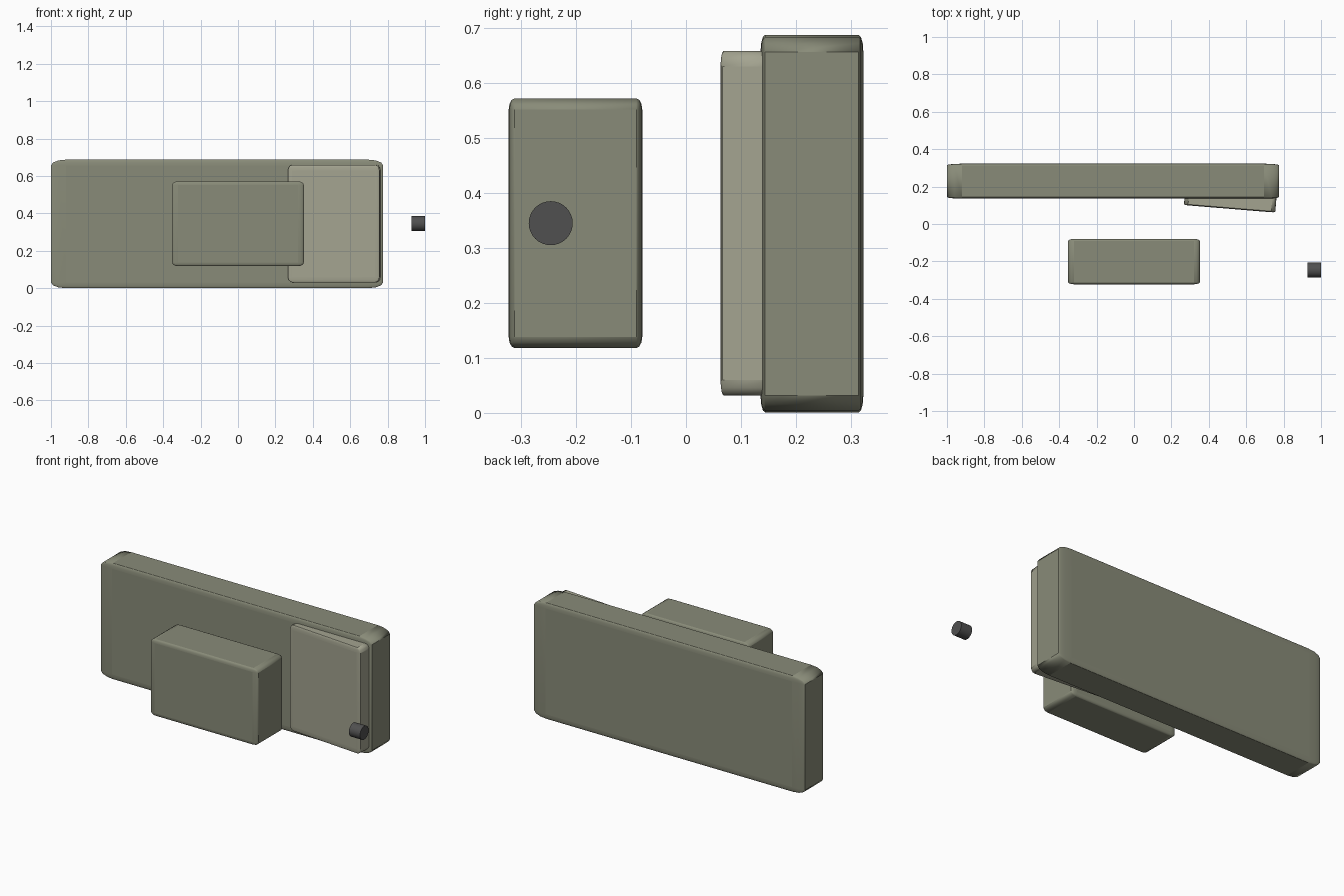
import bpy
import math

if "Cube" in bpy.data.objects:
    bpy.data.objects.remove(bpy.data.objects["Cube"])


def material(name, rgb):
    m = bpy.data.materials.new(name)
    m.diffuse_color = (*rgb, 1)
    m.use_nodes = True
    m.node_tree.nodes["Principled BSDF"].inputs["Base Color"].default_value = m.diffuse_color
    return m


def finish(obj, name, mat):
    obj.name = name
    obj.data.materials.append(mat)
    bpy.ops.object.shade_smooth_by_angle(angle=math.radians(35))


def soft_box(name, center, size, mat, bevel=0.045, turn=0):
    # The bevel acts on a unit cube, so its radius stretches with each side
    bpy.ops.mesh.primitive_cube_add(size=1, location=center, rotation=(0, 0, turn))
    obj = bpy.context.object
    obj.scale = size
    b = obj.modifiers.new("soft_edges", "BEVEL")
    b.width = bevel
    b.segments = 3
    finish(obj, name, mat)
    return obj


olive = material("olive", (0.25, 0.26, 0.19))
pale = material("pale_olive", (0.37, 0.37, 0.28))
dark = material("dark_grey", (0.08, 0.08, 0.08))

# Long back slab
soft_box("main_body", (-0.112, 0.229, 0.344), (1.776, 0.187, 0.687), olive)

# Slightly opened panel, sunk into the slab
soft_box("angled_panel", (0.516, 0.141, 0.345), (0.49, 0.12, 0.627), pale,
         turn=math.radians(-4.7))

# Separate front box
soft_box("front_box", (0, -0.201, 0.345), (0.704, 0.243, 0.454), olive)

# Small round pin lying along x
bpy.ops.mesh.primitive_cylinder_add(vertices=32, radius=0.04, depth=0.073,
                                    location=(0.9635, -0.246, 0.345),
                                    rotation=(0, math.pi / 2, 0))
finish(bpy.context.object, "round_pin", dark)
